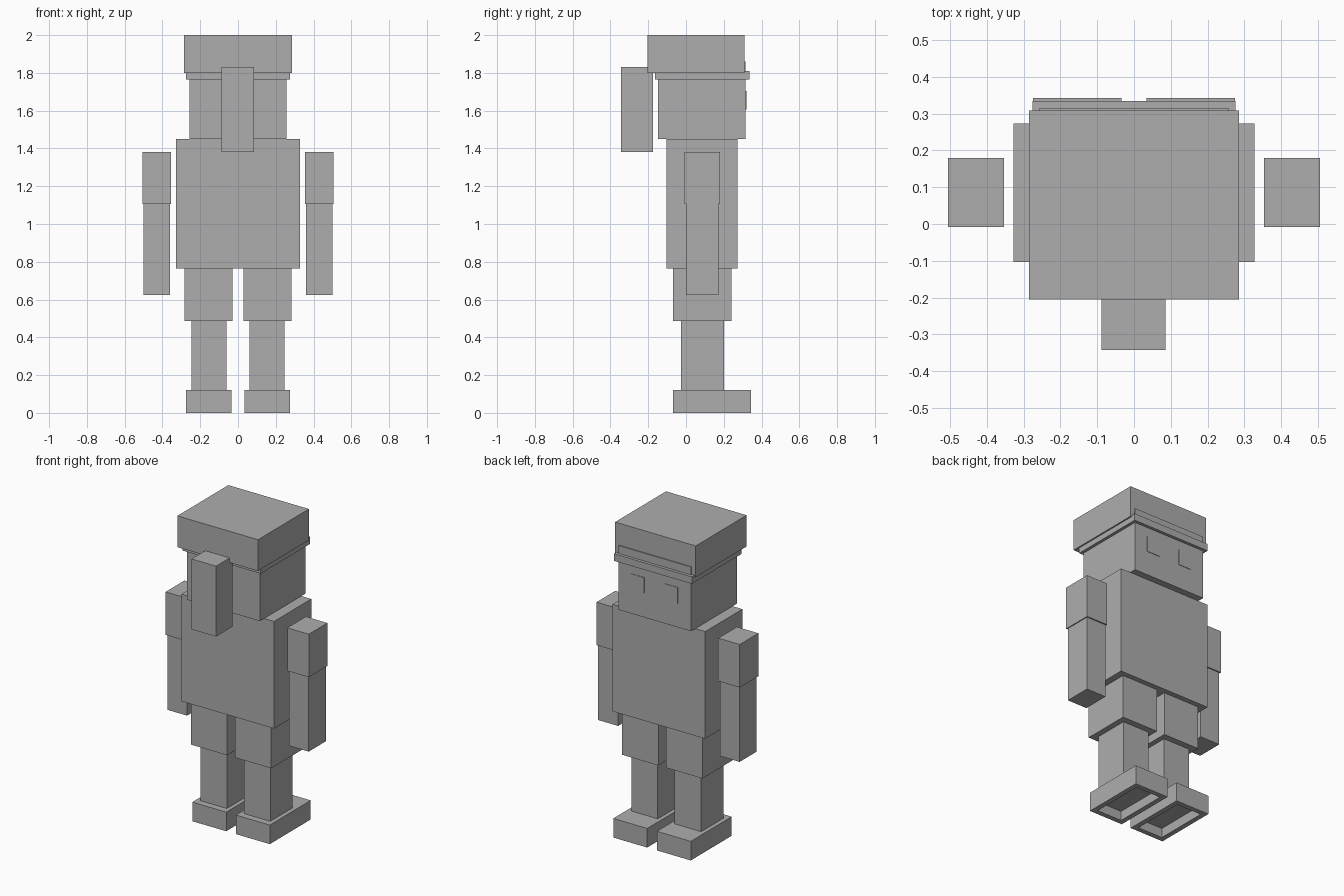
import bpy, bmesh
from mathutils import Vector

if "Cube" in bpy.data.objects:
    bpy.data.objects.remove(bpy.data.objects["Cube"])

grey = bpy.data.materials.new("grey")
grey.diffuse_color = (0.42, 0.42, 0.42, 1)
grey.use_nodes = True
grey.node_tree.nodes["Principled BSDF"].inputs["Base Color"].default_value = grey.diffuse_color


def box(name, x, y, z, recess=None):
    """Box from min/max ranges; recess=(inset, depth) hollows the underside."""
    bm = bmesh.new()
    bmesh.ops.create_cube(bm, size=1)
    for v in bm.verts:
        v.co = Vector([a + (b - a) * (c + 0.5) for (a, b), c in zip((x, y, z), v.co)])
    if recess:
        bm.normal_update()
        bottom = min(bm.faces, key=lambda f: f.normal.z)
        bmesh.ops.inset_region(bm, faces=[bottom], thickness=recess[0])
        hole = bmesh.ops.extrude_discrete_faces(bm, faces=[bottom])["faces"]
        bmesh.ops.translate(bm, verts=hole[0].verts, vec=(0, 0, recess[1]))
    bmesh.ops.recalc_face_normals(bm, faces=bm.faces)
    mesh = bpy.data.meshes.new(name)
    bm.to_mesh(mesh)
    bm.free()
    mesh.materials.append(grey)
    obj = bpy.data.objects.new(name, mesh)
    bpy.context.collection.objects.link(obj)


def pair(name, x, y, z, recess=None):
    """The same box on the right and the left side."""
    box(name + "_right", x, y, z, recess)
    box(name + "_left", (-x[1], -x[0]), y, z, recess)


# Torso and head
box("torso", (-0.327, 0.327), (-0.103, 0.273), (0.765, 1.45))
box("head", (-0.257, 0.257), (-0.147, 0.316), (1.45, 1.86))
pair("eye", (0.073, 0.165), (0.314, 0.319), (1.605, 1.705))

# Headband, cap and the hanging tail of hair behind the head
box("headband", (-0.276, 0.276), (-0.165, 0.335), (1.765, 1.81))
box("cap", (-0.285, 0.285), (-0.205, 0.309), (1.80, 2.0))
box("hair_tail", (-0.088, 0.085), (-0.343, -0.175), (1.38, 1.83))

# Arms
pair("sleeve", (0.354, 0.506), (-0.008, 0.18), (1.105, 1.38))
pair("forearm", (0.36, 0.5), (0.0, 0.172), (0.625, 1.11))

# Legs and shoes, shoes hollowed from below
pair("thigh", (0.028, 0.284), (-0.07, 0.24), (0.487, 0.765))
pair("shin", (0.06, 0.247), (-0.027, 0.2), (0.12, 0.487))
pair("shoe", (0.034, 0.274), (-0.07, 0.343), (0.0, 0.122), recess=(0.045, 0.06))
